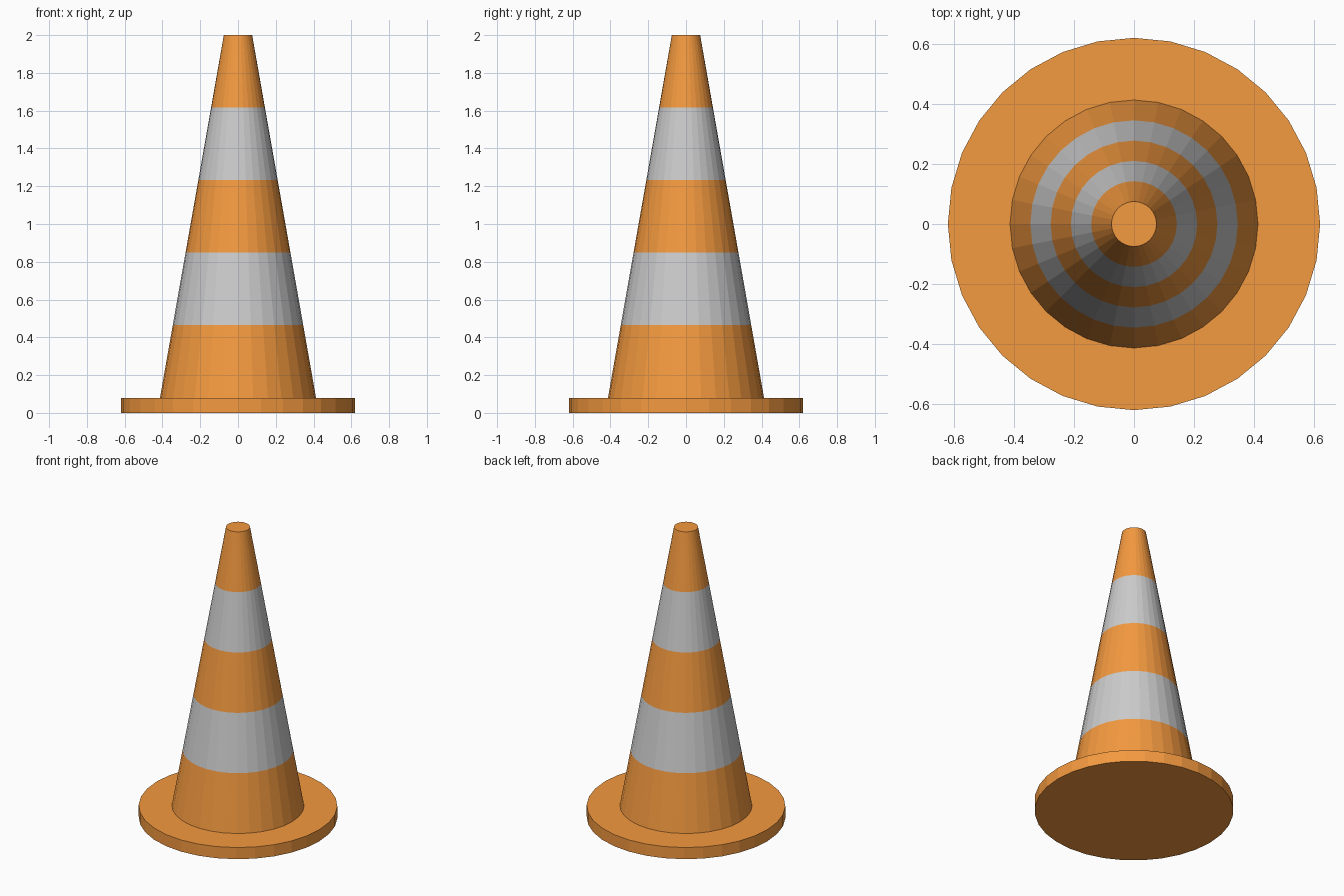
import bpy

if "Cube" in bpy.data.objects:
    bpy.data.objects.remove(bpy.data.objects["Cube"])

SIDES = 32
BASE_R, BASE_H = 0.62, 0.08
BOTTOM_R, TOP_R, HEIGHT = 0.413, 0.075, 2.0
BANDS = 5

orange = bpy.data.materials.new("orange")
orange.diffuse_color = (0.9, 0.32, 0.05, 1)
orange.use_nodes = True
orange.node_tree.nodes["Principled BSDF"].inputs["Base Color"].default_value = orange.diffuse_color


def frustum(name, r1, r2, z1, z2, material=None):
    bpy.ops.mesh.primitive_cone_add(vertices=SIDES, radius1=r1, radius2=r2,
                                    depth=z2 - z1, location=(0, 0, (z1 + z2) / 2))
    obj = bpy.context.object
    obj.name = name
    if material:
        obj.data.materials.append(material)
    return obj


# Flat round foot
frustum("base", BASE_R, BASE_R, 0, BASE_H, orange)

# Tapered body: alternating orange and plain grey-white bands
for i in range(BANDS):
    t1, t2 = i / BANDS, (i + 1) / BANDS
    r1, r2 = (BOTTOM_R + (TOP_R - BOTTOM_R) * t for t in (t1, t2))
    z1, z2 = (BASE_H + (HEIGHT - BASE_H) * t for t in (t1, t2))
    is_orange = i % 2 == 0
    frustum(f"{'orange' if is_orange else 'reflective'}_band_{i + 1}",
            r1, r2, z1, z2, orange if is_orange else None)
